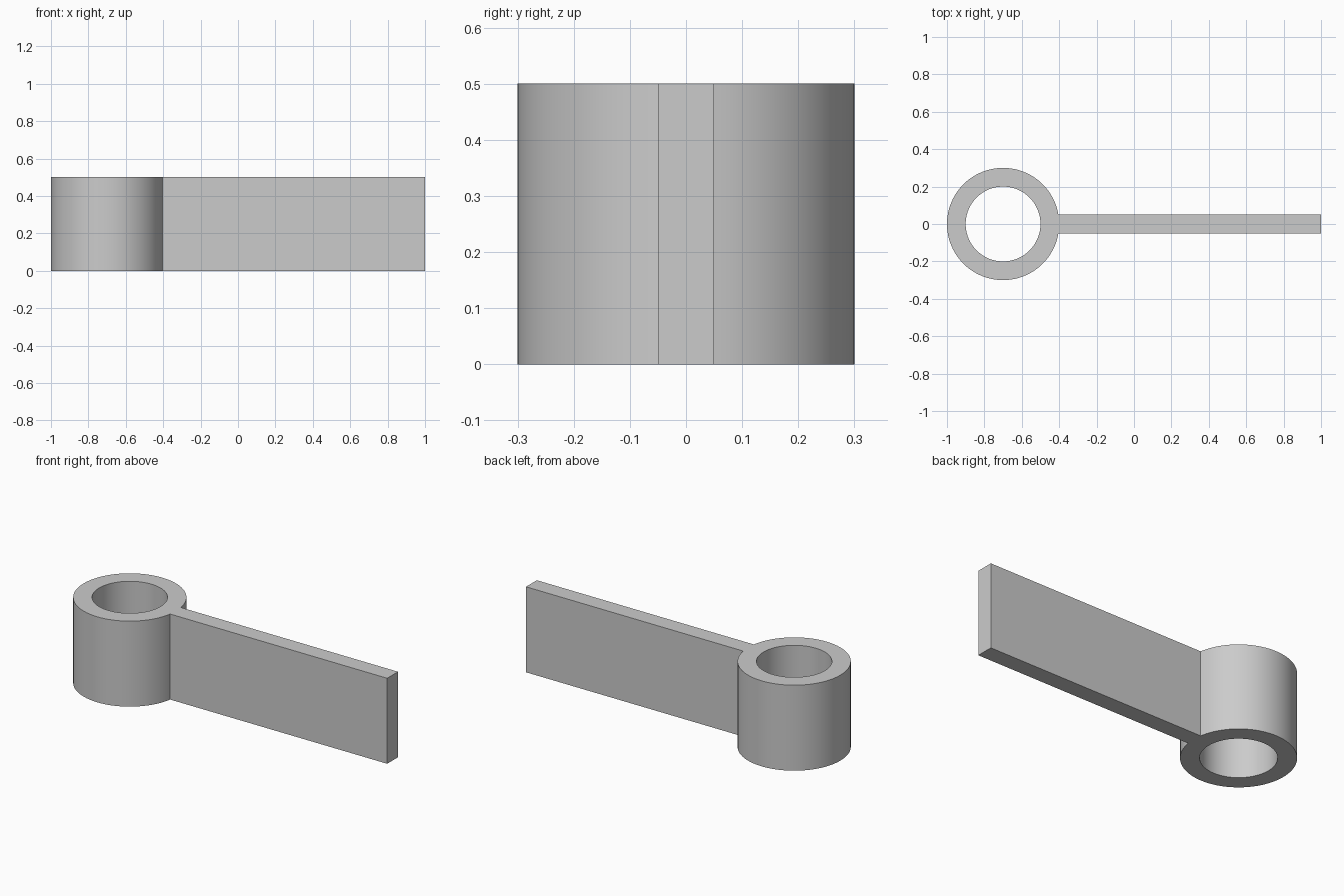
import bpy
import bmesh
from math import asin, cos, sin, pi

cube = bpy.data.objects.get("Cube")
if cube:
    bpy.data.objects.remove(cube, do_unlink=True)

HEIGHT, CENTRE_X = 0.5, -0.7
OUTER, INNER = 0.3, 0.2
HALF_BLADE, BLADE_END = 0.05, 1.0
ARC_STEPS, JOINT_STEPS = 90, 6

grey = bpy.data.materials.new("plain_grey")
grey.use_nodes = True
colour = (0.6, 0.6, 0.6, 1)
grey.diffuse_color = colour
grey.node_tree.nodes["Principled BSDF"].inputs["Base Color"].default_value = colour

# Angles around the ring; the first few span the joint with the blade
joint = asin(HALF_BLADE / OUTER)
angles = [-joint + 2 * joint * i / JOINT_STEPS for i in range(JOINT_STEPS)]
angles += [joint + (2 * pi - 2 * joint) * i / ARC_STEPS for i in range(ARC_STEPS)]

bm = bmesh.new()


def circle(radius):
    return [bm.verts.new((CENTRE_X + radius * cos(a), radius * sin(a), 0)) for a in angles]


# Flat plan of the ring
outer, inner = circle(OUTER), circle(INNER)
for i in range(len(angles)):
    j = (i + 1) % len(angles)
    bm.faces.new((outer[i], outer[j], inner[j], inner[i]))

# Flat plan of the blade, sharing the ring's joint edge
tip = [bm.verts.new((BLADE_END, y, 0)) for y in (-HALF_BLADE, HALF_BLADE)]
bm.faces.new(tip + outer[JOINT_STEPS::-1])

# Raise the plan into one closed solid
raised = bmesh.ops.extrude_face_region(bm, geom=bm.faces[:])["geom"]
bmesh.ops.translate(bm, vec=(0, 0, HEIGHT),
                    verts=[g for g in raised if isinstance(g, bmesh.types.BMVert)])
bmesh.ops.recalc_face_normals(bm, faces=bm.faces)

mesh = bpy.data.meshes.new("ring_with_blade")
bm.to_mesh(mesh)
bm.free()
mesh.materials.append(grey)
part = bpy.data.objects.new("ring_with_blade", mesh)
bpy.context.collection.objects.link(part)

# Smooth the curved walls, keeping the rims and joint crisp
bpy.context.view_layer.objects.active = part
part.select_set(True)
bpy.ops.object.shade_smooth_by_angle(angle=pi / 6)
